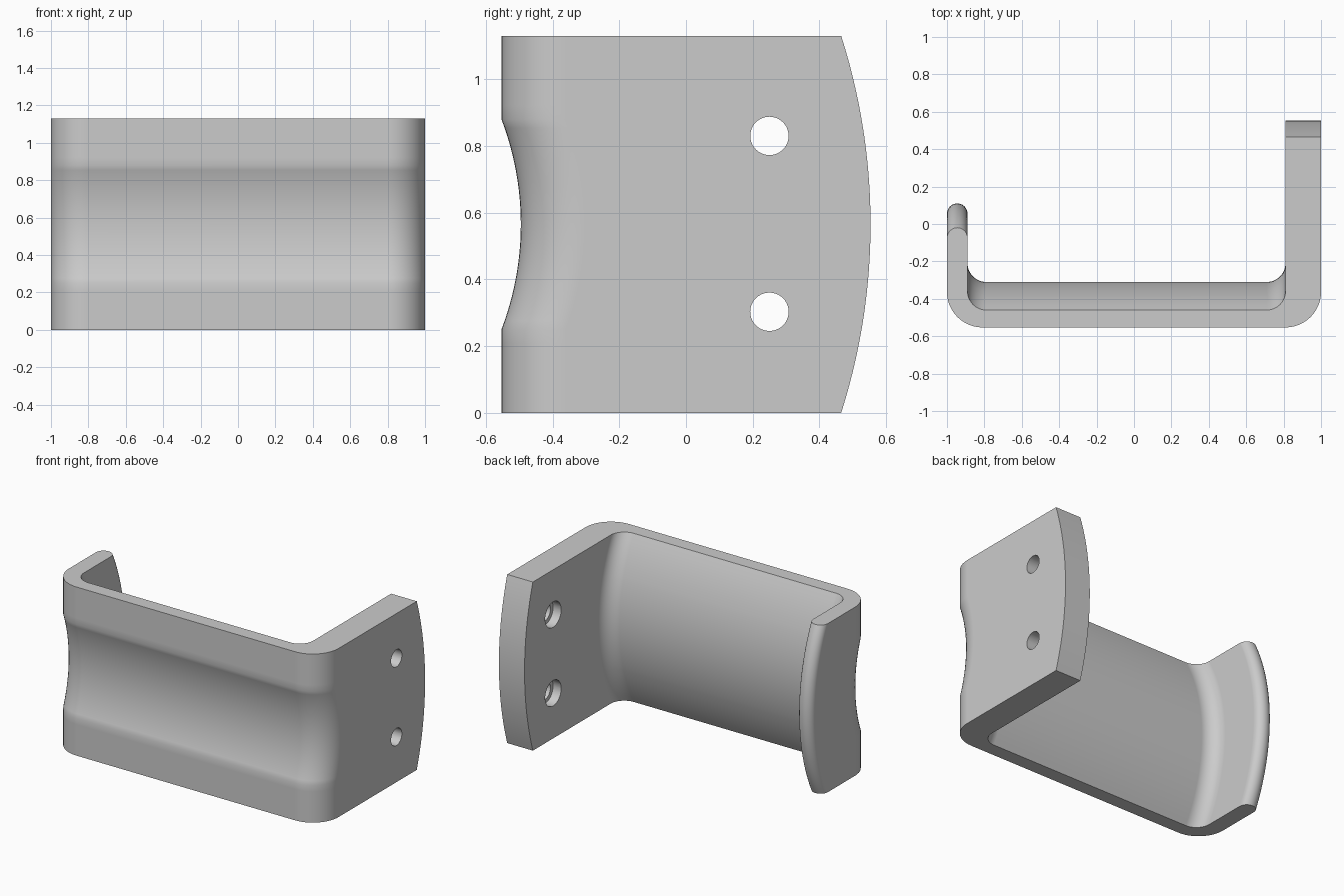
import bpy, bmesh
from math import sin, cos, pi, radians, sqrt
from mathutils import Matrix

cube = bpy.data.objects.get("Cube")
if cube:
    bpy.data.objects.remove(cube, do_unlink=True)

HEIGHT = 1.13
MID = HEIGHT / 2


def material(name, rgb):
    mat = bpy.data.materials.new(name)
    mat.use_nodes = True
    mat.diffuse_color = (*rgb, 1)
    mat.node_tree.nodes["Principled BSDF"].inputs["Base Color"].default_value = (*rgb, 1)
    return mat


def arc(cx, cy, r, start, end, steps=12):
    angles = [radians(start + (end - start) * i / steps) for i in range(steps + 1)]
    return [(cx + r * cos(a), cy + r * sin(a)) for a in angles]


def bow(z, half, rise):
    """Circular bulge of the given rise, zero outside half from mid height."""
    d = min(abs(z - MID), half)
    r = (half * half + rise * rise) / (2 * rise)
    return sqrt(r * r - d * d) - (r - rise)


def outline(z):
    """Plan section of the bracket at height z."""
    front = -0.553 + bow(z, 0.315, 0.058)
    inner = -0.46 + bow(z, MID, 0.15)
    lip = -0.02 + bow(z, MID, 0.13)
    end = 0.465 + bow(z, MID, 0.088)
    points = [(1, end)]
    points += arc(0.81, front + 0.19, 0.19, 0, -90)
    points += arc(-0.81, front + 0.19, 0.19, -90, -180)
    points += arc(-0.945, lip - 0.055, 0.055, 180, 0)
    points += arc(-0.79, inner + 0.1, 0.1, 180, 270)
    points += arc(0.71, inner + 0.1, 0.1, 270, 360)
    points.append((0.81, end))
    return points


def new_object(name, bm):
    mesh = bpy.data.meshes.new(name)
    bm.to_mesh(mesh)
    bm.free()
    obj = bpy.data.objects.new(name, mesh)
    bpy.context.collection.objects.link(obj)
    return obj


# Bracket body: plan sections lofted from bottom to top
levels = [0.25 * i / 6 for i in range(6)]
levels += [0.25 + 0.63 * i / 24 for i in range(25)]
levels += [HEIGHT - z for z in reversed(levels[:6])]
bm = bmesh.new()
rings = [[bm.verts.new((x, y, z)) for x, y in outline(z)] for z in levels]
for low, high in zip(rings, rings[1:]):
    for i in range(len(low)):
        j = (i + 1) % len(low)
        bm.faces.new((low[i], low[j], high[j], high[i]))
bm.faces.new(rings[0])
bm.faces.new(rings[-1])
bmesh.ops.recalc_face_normals(bm, faces=bm.faces)
bracket = new_object("hook_bracket", bm)
bracket.data.materials.append(material("grey metal", (0.6, 0.6, 0.6)))
bpy.context.view_layer.objects.active = bracket
bracket.select_set(True)

# Screw holes with a wider counterbore on the inner face
for z in (0.303, 0.83):
    for radius, x, length in ((0.0575, 0.9, 0.6), (0.085, 0.77, 0.2)):
        bm = bmesh.new()
        bmesh.ops.create_cone(bm, cap_ends=True, segments=40, radius1=radius,
                              radius2=radius, depth=length,
                              matrix=Matrix.Translation((x, 0.25, z)) @ Matrix.Rotation(pi / 2, 4, "Y"))
        cutter = new_object("hole_cutter", bm)
        cutter.hide_render = True
        cut = bracket.modifiers.new("hole", "BOOLEAN")
        cut.object = cutter
        cut.operation = "DIFFERENCE"
        cut.solver = "EXACT"
        bpy.ops.object.modifier_apply(modifier=cut.name)
        bpy.data.objects.remove(cutter, do_unlink=True)

# Smooth curves, crisp edges
bpy.ops.object.shade_smooth_by_angle(angle=radians(30))
weighted = bracket.modifiers.new("flat_normals", "WEIGHTED_NORMAL")
weighted.keep_sharp = True
